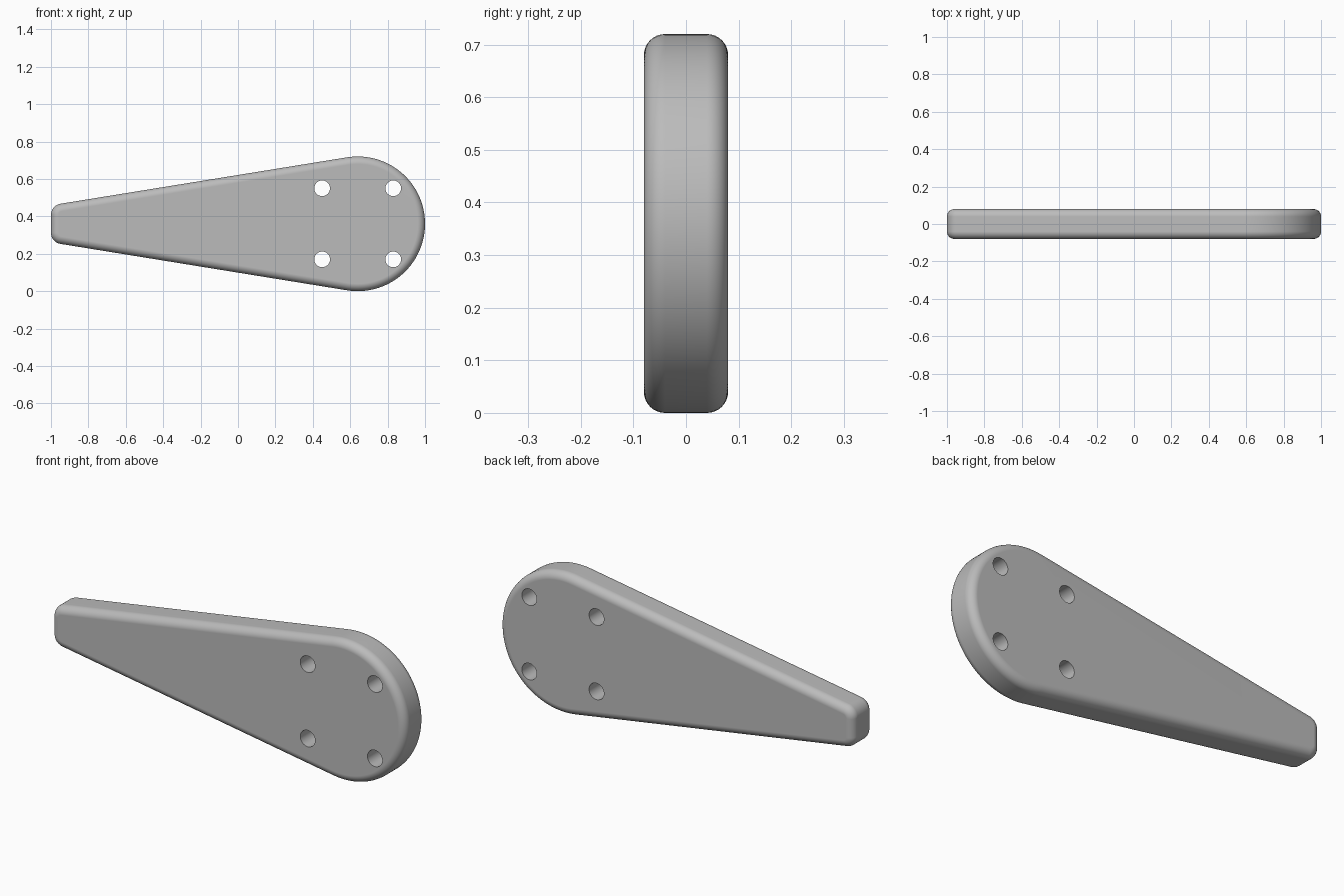
import bpy
import bmesh
from math import asin, cos, pi, sin

cube = bpy.data.objects.get("Cube")
if cube:
    bpy.data.objects.remove(cube, do_unlink=True)

# Main dimensions
HEAD_X, MID_Z, HEAD_R = 0.64, 0.36, 0.36
TIP_X, TIP_Z, TIP_R = -0.94, 0.048, 0.06
HALF_DEPTH, ROUND = 0.08, 0.04
TAPER = asin(0.16)

grey = bpy.data.materials.new("plain_grey")
grey.use_nodes = True
colour = (0.5, 0.5, 0.5, 1)
grey.diffuse_color = colour
grey.node_tree.nodes["Principled BSDF"].inputs["Base Color"].default_value = colour


def arc(x, z, radius, start, end, steps):
    angles = [start + (end - start) * i / steps for i in range(steps + 1)]
    return [(x + radius * cos(a), z + radius * sin(a)) for a in angles]


def outline(inset):
    """Teardrop silhouette: a large round head tapering to a blunt tip."""
    side = pi / 2 + TAPER
    tip = TIP_R - inset
    return (arc(HEAD_X, MID_Z, HEAD_R - inset, -side, side, 64)
            + arc(TIP_X, MID_Z + TIP_Z, tip, side, pi, 10)
            + arc(TIP_X, MID_Z - TIP_Z, tip, pi, 2 * pi - side, 10))


# Rounded plate, lofted from front to back
steps = 8
front = [(ROUND * (1 - sin(a)), -HALF_DEPTH + ROUND * (1 - cos(a)))
         for a in [pi / 2 * i / steps for i in range(steps + 1)]]
profile = front + [(inset, -y) for inset, y in reversed(front)]

bm = bmesh.new()
rings = [[bm.verts.new((x, y, z)) for x, z in outline(inset)]
         for inset, y in profile]
for a, b in zip(rings, rings[1:]):
    for i in range(len(a)):
        j = (i + 1) % len(a)
        bm.faces.new((a[i], a[j], b[j], b[i]))
bm.faces.new(rings[0])
bm.faces.new(rings[-1])
bmesh.ops.recalc_face_normals(bm, faces=bm.faces[:])
mesh = bpy.data.meshes.new("tapered_plate")
bm.to_mesh(mesh)
bm.free()
mesh.materials.append(grey)
plate = bpy.data.objects.new("tapered_plate", mesh)
bpy.context.collection.objects.link(plate)

# Four through holes around the head centre
for sx in (-1, 1):
    for sz in (-1, 1):
        bpy.ops.mesh.primitive_cylinder_add(
            vertices=32, radius=0.042, depth=0.4, rotation=(pi / 2, 0, 0),
            location=(HEAD_X + sx * 0.19, 0, MID_Z + sz * 0.19))
        cutter = bpy.context.object
        cutter.name = "hole_cutter"
        cutter.hide_render = True
        cutter.data.materials.append(grey)
        cut = plate.modifiers.new("hole", 'BOOLEAN')
        cut.operation = 'DIFFERENCE'
        cut.solver = 'EXACT'
        cut.object = cutter
        bpy.ops.object.select_all(action='DESELECT')
        plate.select_set(True)
        bpy.context.view_layer.objects.active = plate
        bpy.ops.object.modifier_apply(modifier=cut.name)
        bpy.data.objects.remove(cutter, do_unlink=True)

# Smooth rounded edges with crisp hole rims and flat faces
bpy.ops.object.shade_smooth_by_angle(angle=pi / 6)
normals = plate.modifiers.new("flat_faces", 'WEIGHTED_NORMAL')
normals.keep_sharp = True
